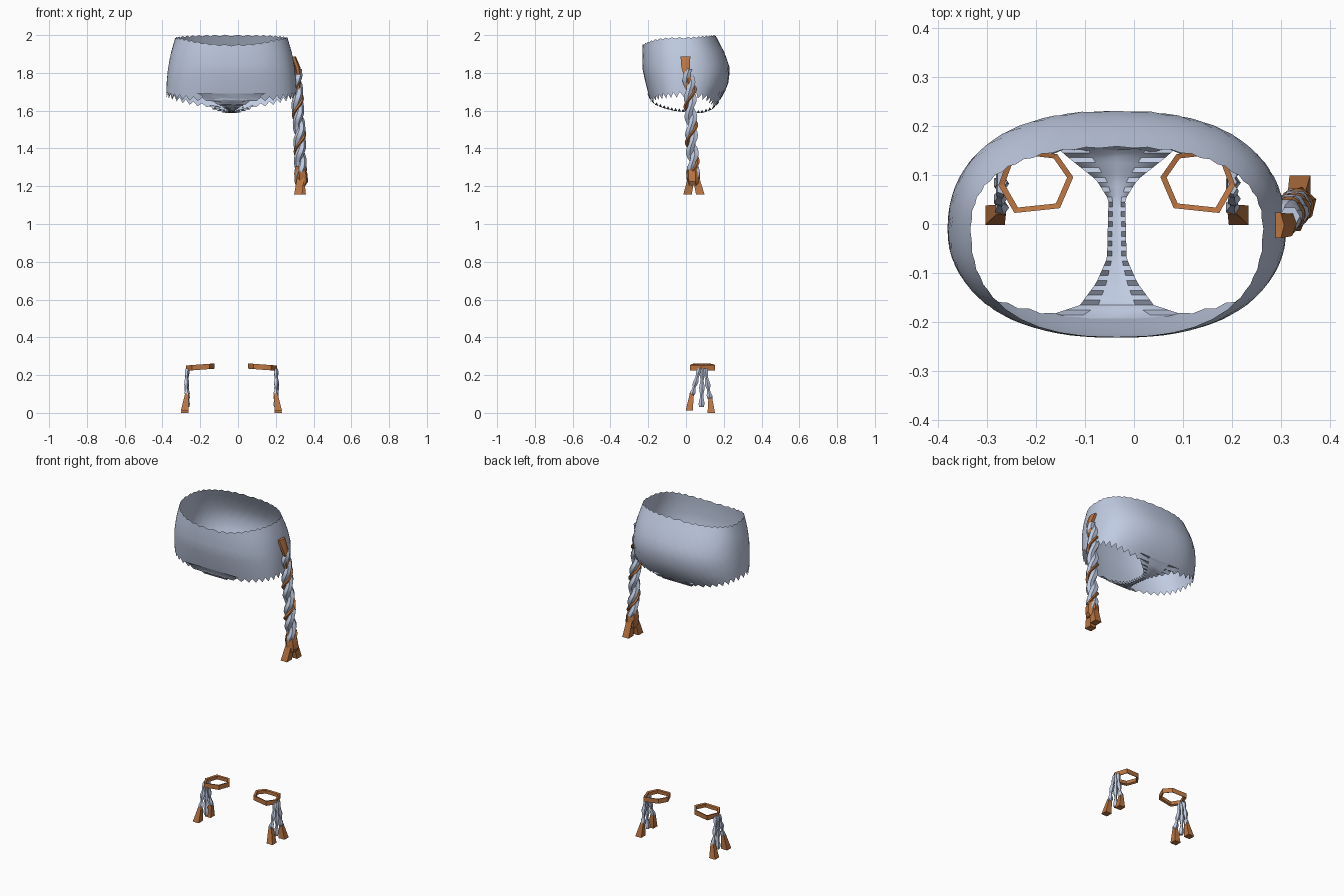
import bpy, bmesh
from math import sin, cos, pi, tau

if "Cube" in bpy.data.objects:
    bpy.data.objects.remove(bpy.data.objects["Cube"])

CX = -0.035          # symmetry line of the garment
CY = -0.01


def material(name, rgb):
    m = bpy.data.materials.new(name)
    m.use_nodes = True
    m.diffuse_color = (*rgb, 1)
    m.node_tree.nodes["Principled BSDF"].inputs["Base Color"].default_value = (*rgb, 1)
    return m


CLOTH = material("pale blue grey", (0.53, 0.60, 0.76))
LEATHER = material("brown leather", (0.50, 0.18, 0.055))


def interp(table, t):
    """Linear lookup in rows whose first value is the key."""
    for a, b in zip(table, table[1:]):
        if t <= b[0]:
            break
    f = min(max((t - a[0]) / (b[0] - a[0]), 0), 1)
    return [p + (q - p) * f for p, q in zip(a[1:], b[1:])]


def loft(name, rings, mat, closed=True, caps=True, smooth=35):
    """Skin a list of equally long point rows."""
    bm = bmesh.new()
    rows = [[bm.verts.new(p) for p in ring] for ring in rings]
    n = len(rows[0])
    for a, b in zip(rows, rows[1:]):
        for i in range(n if closed else n - 1):
            j = (i + 1) % n
            bm.faces.new((a[i], a[j], b[j], b[i]))
    if closed and caps:
        bm.faces.new(rows[0])
        bm.faces.new(rows[-1])
    bmesh.ops.recalc_face_normals(bm, faces=bm.faces)
    me = bpy.data.meshes.new(name)
    bm.to_mesh(me)
    bm.free()
    me.materials.append(mat)
    ob = bpy.data.objects.new(name, me)
    bpy.context.collection.objects.link(ob)
    if smooth:
        bpy.ops.object.select_all(action="DESELECT")
        ob.select_set(True)
        bpy.context.view_layer.objects.active = ob
        bpy.ops.object.shade_smooth_by_angle(angle=smooth * pi / 180)
    return ob


def tube(name, stations, mat, sides=6, turn=0.0, smooth=35):
    """Upright tube through stations (x, y, z, radius x, radius y)."""
    rings = [[(x + rx * cos(tau * i / sides + turn), y + ry * sin(tau * i / sides + turn), z)
              for i in range(sides)] for x, y, z, rx, ry in stations]
    return loft(name, rings, mat, smooth=smooth)


# Shorts: height, half width, front y, back y
BODY = [(1.58, 0.345, -0.165, 0.125), (1.62, 0.345, -0.18, 0.15),
        (1.68, 0.345, -0.197, 0.198), (1.75, 0.343, -0.215, 0.225),
        (1.82, 0.336, -0.23, 0.233), (1.90, 0.322, -0.232, 0.208),
        (2.00, 0.293, -0.227, 0.155)]
SEG, ROWS = 80, 9


def wall_point(k, row):
    a = tau * k / SEG
    c, s = cos(a), sin(a)
    tooth = 1 if k % 2 else -1
    front, back = max(-s, 0), max(s, 0)
    top = 1.985 + 0.013 * back - 0.038 * front ** 3 + 0.004 * tooth
    hem = 1.685 - 0.03 * front ** 2 - 0.065 * back ** 2 + 0.015 * tooth * abs(c) ** 0.5
    z = top + (hem - top) * row / ROWS
    w, yf, yb = interp(BODY, z)
    e = 2 / 2.4
    x = CX + w * abs(c) ** e * (1 if c > 0 else -1)
    y = CY + abs(s) ** e * ((yb - CY) if s > 0 else (yf - CY))
    return x, y, z


loft("shorts_body", [[wall_point(k, r) for k in range(SEG)] for r in range(ROWS + 1)],
     CLOTH, caps=False)

# Crotch strip: y, height, half width
STRIP = [(-0.205, 1.70, 0.19), (-0.19, 1.665, 0.15), (-0.165, 1.64, 0.075),
         (-0.12, 1.622, 0.042), (-0.07, 1.608, 0.02), (0.05, 1.594, 0.017),
         (0.09, 1.597, 0.042), (0.14, 1.615, 0.105), (0.175, 1.65, 0.14)]
strip_rows = []
for k in range(39):
    y = -0.205 + 0.01 * k
    z, w = interp(STRIP, y)
    tooth = 0.008 if k % 2 else -0.008
    strip_rows.append([(CX + w * f, y, z - 0.008 * (1 - f * f) + tooth * f * f)
                       for f in (-1, -0.5, 0, 0.5, 1)])
loft("crotch_strip", strip_rows, CLOTH, closed=False)

# Hip braid: height, centre x, centre y
PATH = [(1.24, 0.332, 0.04), (1.50, 0.325, 0.028), (1.68, 0.312, 0.022),
        (1.80, 0.308, 0.012), (1.89, 0.297, 0.0)]


def strand(name, mat, low, high, phase, offset, radius, sides=6):
    n = 34
    stations = []
    for i in range(n + 1):
        z = low + (high - low) * i / n
        x, y = interp(PATH, z)
        a = tau * z / 0.19 + phase
        bead = radius * (0.85 + 0.25 * abs(sin(tau * z / 0.19 + phase)))
        stations.append((x + offset * cos(a), y + offset * sin(a), z, bead, bead))
    tube(name, stations, mat, sides)


for i in range(2):
    strand(f"braid_strand_{i + 1}", CLOTH, 1.25, 1.82, i * pi, 0.013, 0.022)
strand("braid_cord", LEATHER, 1.28, 1.78, 1.4, 0.027, 0.010, 5)

# Leather strap at the head of the braid
tube("braid_strap", [(0.318, 0.018, 1.70, 0.012, 0.016), (0.322, 0.008, 1.78, 0.014, 0.020),
                     (0.314, -0.002, 1.83, 0.016, 0.026), (0.292, -0.003, 1.888, 0.014, 0.030)],
     LEATHER, 6)

# Leather wrap and split tassel at the foot of the braid
tube("braid_wrap", [(0.328, 0.036, 1.305, 0.026, 0.030), (0.332, 0.038, 1.27, 0.036, 0.038),
                    (0.335, 0.040, 1.225, 0.038, 0.036), (0.332, 0.042, 1.205, 0.028, 0.034)],
     LEATHER, 6, 0.3, 20)
for i, (y, x) in enumerate([(0.008, 0.318), (0.076, 0.338)]):
    tube(f"braid_tassel_{i + 1}", [(0.332, 0.028 + 0.024 * i, 1.25, 0.026, 0.024),
                                   (x, y, 1.155, 0.030, 0.032)], LEATHER, 4, pi / 4, 0)


# Anklets: six-sided bands with three hanging cords, mirrored about the symmetry line
HEX = [(0.060, 0.095), (0.085, 0.037), (0.170, 0.028),
       (0.200, 0.080), (0.175, 0.148), (0.090, 0.138)]


def anklet(side, sign):
    def mx(x):
        return x if sign > 0 else 2 * CX - x

    rings = []
    for px, py in HEX + HEX[:1]:
        zc = 0.249 - 0.08 * (px - 0.06)
        ux, uy = (px - 0.13) * 0.09, (py - 0.09) * 0.09
        rings.append([(mx(px + f * ux), py + f * uy, zc + h)
                      for f, h in ((-1, -0.010), (1, -0.015), (1, 0.013), (-1, 0.010))])
    loft(f"{side}_anklet_band", rings, LEATHER, caps=False, smooth=0)

    for n, (y0, y1, low) in enumerate([(0.072, 0.030, 0.09), (0.086, 0.082, 0.03),
                                       (0.100, 0.128, 0.07)]):
        stations = []
        for i in range(13):
            t = i / 12
            r = 0.011 + 0.005 * sin(t * pi * 5) * (0.4 + 0.6 * t)
            stations.append((mx(0.199 + 0.004 * sin(t * pi)), y0 + (y1 - y0) * t,
                             0.235 + (low - 0.235) * t, r, r + 0.001))
        tube(f"{side}_anklet_cord_{n + 1}", stations, CLOTH, 5)
        if n != 1:
            tip = 0.018 if n == 0 else 0.134
            tube(f"{side}_anklet_tip_{n + 1}",
                 [(mx(0.200), y1, low + 0.015, 0.013, 0.013),
                  (mx(0.213), tip, 0.012 if n == 0 else 0.0, 0.028, 0.028)], LEATHER, 4, pi / 4, 0)


anklet("left", 1)
anklet("right", -1)
